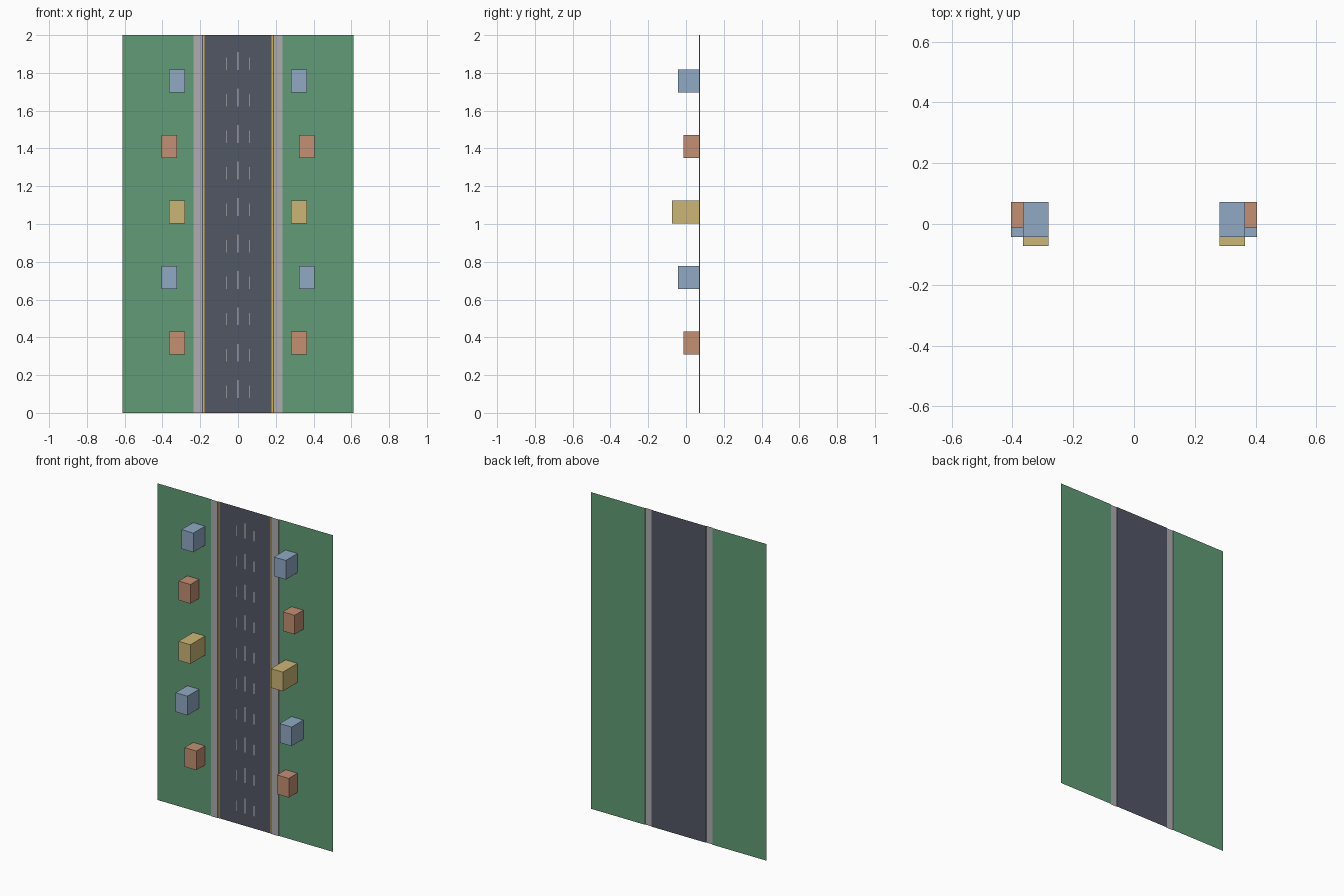
import bpy, bmesh

if "Cube" in bpy.data.objects:
    bpy.data.objects.remove(bpy.data.objects["Cube"])

LENGTH = 2.0
GROUND_Y = 0.0728          # lawn level; everything rises towards -y


def material(name, rgb):
    m = bpy.data.materials.new(name)
    m.diffuse_color = (*rgb, 1)
    m.use_nodes = True
    m.node_tree.nodes["Principled BSDF"].inputs["Base Color"].default_value = m.diffuse_color
    return m


GREEN = material("grass_green", (0.12, 0.33, 0.18))
ASPHALT = material("asphalt_grey", (0.085, 0.095, 0.13))
CONCRETE = material("concrete_grey", (0.42, 0.42, 0.44))
PAINT = material("paint_white", (0.75, 0.75, 0.75))
YELLOW = material("paint_yellow", (0.70, 0.45, 0.06))
BLUE = material("wall_blue", (0.28, 0.40, 0.55))
ORANGE = material("wall_orange", (0.55, 0.28, 0.17))
SAND = material("wall_sand", (0.60, 0.47, 0.18))


def finish(bm, name, mat):
    mesh = bpy.data.meshes.new(name)
    bm.to_mesh(mesh)
    bm.free()
    obj = bpy.data.objects.new(name, mesh)
    bpy.context.collection.objects.link(obj)
    mesh.materials.append(mat)
    return obj


def sweep(bm, profile, z0=0.0, z1=LENGTH):
    """Extrude an open (x, y) profile along z as a thin sheet facing -y."""
    lo = [bm.verts.new((x, y, z0)) for x, y in profile]
    hi = [bm.verts.new((x, y, z1)) for x, y in profile]
    for i in range(len(profile) - 1):
        bm.faces.new((lo[i], lo[i + 1], hi[i + 1], hi[i]))


def strip(name, mat, profile, mirrored=True):
    bm = bmesh.new()
    sweep(bm, profile)
    obj = finish(bm, name, mat)
    if mirrored:
        obj.modifiers.new("mirror", 'MIRROR')
    return obj


# Ground strips
strip("lawn", GREEN, [(0.236, GROUND_Y), (0.612, GROUND_Y)])
strip("road", ASPHALT, [(-0.19, 0.0722), (0.19, 0.0722)], mirrored=False)
strip("sidewalk", CONCRETE, [(0.19, 0.0722), (0.19, 0.069),
                             (0.236, 0.069), (0.236, GROUND_Y)])
strip("edge_line", YELLOW, [(0.178, 0.0708), (0.186, 0.0708)])

# Dashed lane markings: long in the centre, short at the sides
for name, x, half, dash in (("centre_dashes", 0, 0.003, 0.095),
                            ("left_dashes", -0.062, 0.002, 0.066),
                            ("right_dashes", 0.062, 0.002, 0.066)):
    bm = bmesh.new()
    for i in range(10):
        z = 0.078 + i * 0.193
        sweep(bm, [(x - half, 0.071), (x + half, 0.071)], z, z + dash)
    finish(bm, name, PAINT)

# Mirrored rows of block houses, staggered in distance from the road
houses = [(ORANGE, 0.086), (BLUE, 0.116), (SAND, 0.1455),
          (ORANGE, 0.086), (BLUE, 0.116)]
for i, (mat, height) in enumerate(houses):
    x = 0.364 if i % 2 else 0.323
    z = 0.370 + i * 0.347
    base = GROUND_Y - 0.0004
    bm = bmesh.new()
    bmesh.ops.create_cube(bm, size=1)
    bmesh.ops.scale(bm, vec=(0.083, height, 0.121), verts=bm.verts)
    bmesh.ops.translate(bm, vec=(x, base - height / 2, z), verts=bm.verts)
    finish(bm, f"house_pair_{i + 1}", mat).modifiers.new("mirror", 'MIRROR')
